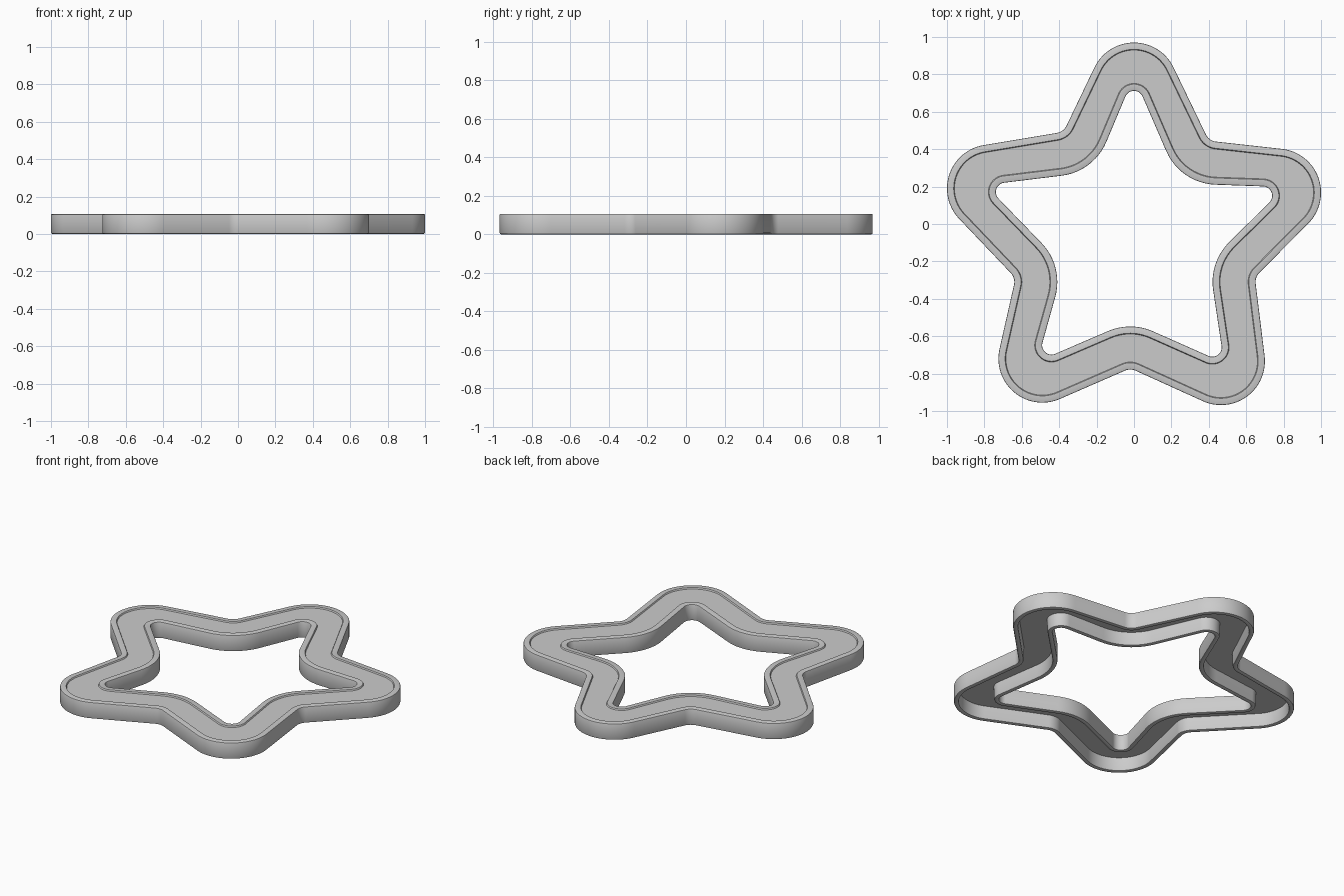
import bpy, bmesh
from math import acos, atan2, cos, sin, pi
from mathutils import Vector

if "Cube" in bpy.data.objects:
    bpy.data.objects.remove(bpy.data.objects["Cube"])

# Star layout: rounded tip centres and notch centres, counter-clockwise from the top
TIPS = [(0.0, 0.735), (-0.765, 0.19), (-0.49, -0.72), (0.465, -0.733), (0.765, 0.168)]
NOTCHES = [(-0.424, 0.556), (-0.71, -0.31), (-0.02, -0.848), (0.72, -0.31), (0.447, 0.51)]
OUTER = (1.0, 0.235, 0.07)   # tip centre scale, tip radius, notch radius
INNER = (0.9, 0.05, 0.30)
TIP_SEGS, NOTCH_SEGS = 28, 12


def outline(spec, inset):
    """Smooth star outline: arcs round tips and notches joined by tangents."""
    scale, tip_r, notch_r = spec
    circles = []
    for t, n in zip(TIPS, NOTCHES):
        circles.append((Vector(t) * scale, tip_r - inset, TIP_SEGS))
        circles.append((Vector(n), -notch_r - inset, NOTCH_SEGS))
    count = len(circles)
    normals = []
    for i in range(count):
        c0, r0, _ = circles[i]
        c1, r1, _ = circles[(i + 1) % count]
        d = c1 - c0
        normals.append(atan2(d.y, d.x) - acos((r0 - r1) / d.length))
    pts = []
    for i, (c, r, segs) in enumerate(circles):
        a0 = normals[i - 1]
        turn = (normals[i] - a0 + pi) % (2 * pi) - pi
        for k in range(segs + 1):
            a = a0 + turn * k / segs
            pts.append((c.x + r * cos(a), c.y + r * sin(a)))
    return pts


def half_section(side):
    """Wall section from channel root, round the rim, to the plate: (inset, z)."""
    top, b, wall, lip = 0.106, 0.008, 0.030, 0.036
    pts = [(wall + 0.003, 0.086), (wall, b)]
    pts += [(wall - b + b * cos(a), b - b * sin(a)) for a in (pi / 4, pi / 2)]
    pts += [(b - b * sin(a), b - b * cos(a)) for a in (0, pi / 4, pi / 2)]
    pts += [(0.0, top - 0.005), (0.0015, top - 0.0015), (0.005, top)]
    pts += [(lip, top), (lip + 0.004, top - 0.008)]
    return [(side, p[0], p[1]) for p in pts]


# Closed cross-section: outer wall, recessed plate, inner wall, open channel below
section = [(OUTER, i, z) for _, i, z in half_section(OUTER)]
section += [(INNER, -i, z) for _, i, z in reversed(half_section(INNER))]

bm = bmesh.new()
rings = [[bm.verts.new((x, y, z)) for x, y in outline(spec, inset)]
         for spec, inset, z in section]
for j in range(len(rings)):
    a, b = rings[j], rings[(j + 1) % len(rings)]
    for k in range(len(a)):
        n = (k + 1) % len(a)
        bm.faces.new((a[k], a[n], b[n], b[k]))
bmesh.ops.recalc_face_normals(bm, faces=bm.faces)

mesh = bpy.data.meshes.new("star_frame")
bm.to_mesh(mesh)
bm.free()
frame = bpy.data.objects.new("star_frame", mesh)
bpy.context.collection.objects.link(frame)
bpy.context.view_layer.objects.active = frame
frame.select_set(True)
bpy.ops.object.shade_smooth_by_angle(angle=pi / 6)
